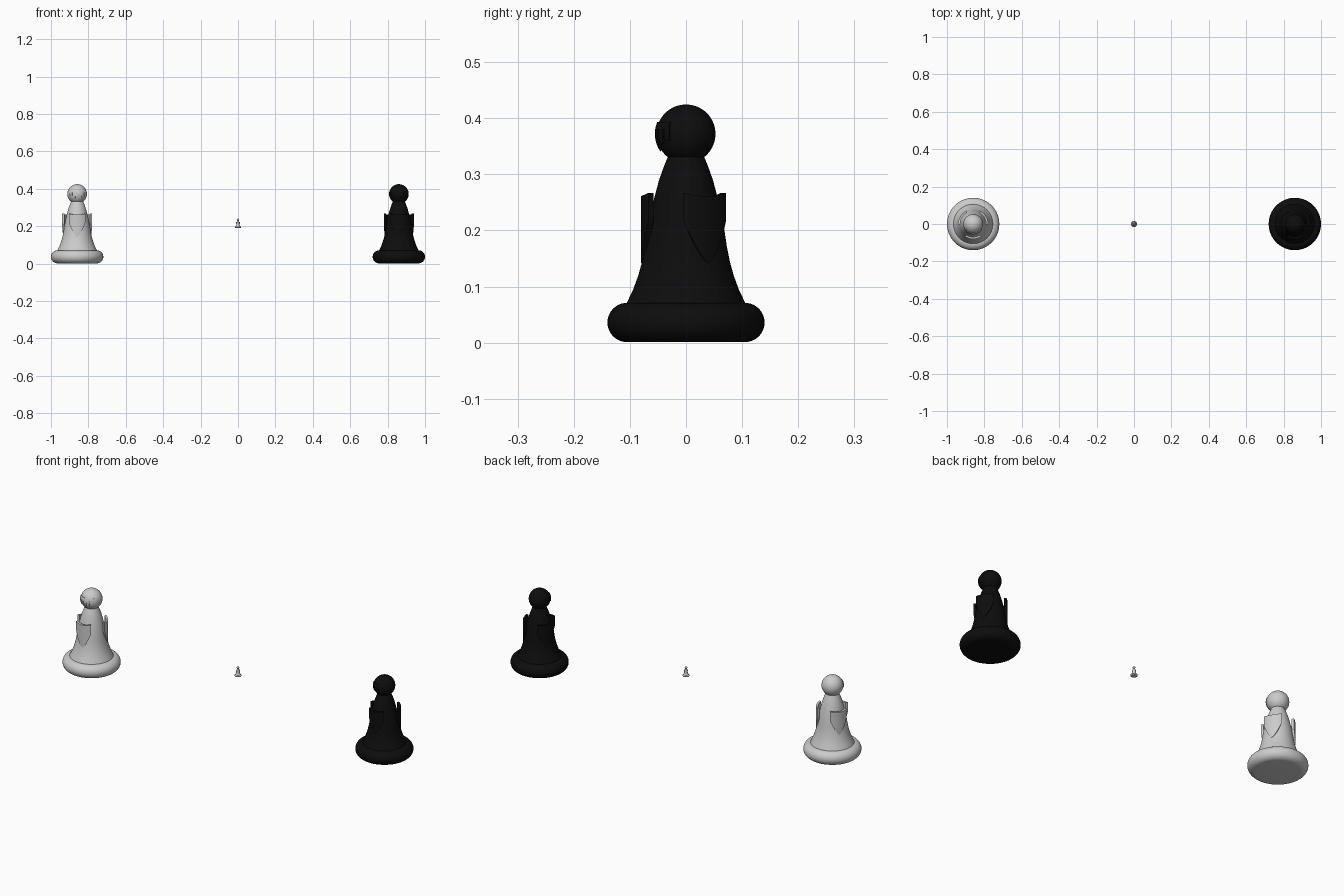
import bpy, bmesh, math
from mathutils import Vector

if "Cube" in bpy.data.objects:
    bpy.data.objects.remove(bpy.data.objects["Cube"])

black = bpy.data.materials.new("black_paint")
black.diffuse_color = (0.004, 0.004, 0.004, 1)
black.use_nodes = True
black.node_tree.nodes["Principled BSDF"].inputs["Base Color"].default_value = black.diffuse_color


def finish(bm, name, place):
    """Turn a bmesh into a smooth object placed by (offset, scale, material)."""
    offset, scale, mat = place
    bmesh.ops.remove_doubles(bm, verts=bm.verts, dist=1e-6)
    bmesh.ops.recalc_face_normals(bm, faces=bm.faces)
    for v in bm.verts:
        v.co = v.co * scale + Vector(offset)
    me = bpy.data.meshes.new(name)
    bm.to_mesh(me)
    bm.free()
    ob = bpy.data.objects.new(name, me)
    bpy.context.collection.objects.link(ob)
    if mat:
        me.materials.append(mat)
    bpy.ops.object.select_all(action='DESELECT')
    ob.select_set(True)
    bpy.context.view_layer.objects.active = ob
    bpy.ops.object.shade_smooth_by_angle(angle=math.radians(35))


def lathe(name, profile, place, n=64):
    bm = bmesh.new()
    vs = [bm.verts.new((r, 0, z)) for r, z in profile]
    es = [bm.edges.new(p) for p in zip(vs, vs[1:])]
    bmesh.ops.spin(bm, geom=vs + es, cent=(0, 0, 0), axis=(0, 0, 1),
                   angle=2 * math.pi, steps=n, use_merge=True)
    finish(bm, name, place)


def plate(name, point, nu, nv, place):
    """Closed curved plate; point(u, v, layer) with u in -1..1, v in 0..1."""
    bm = bmesh.new()
    g = [[[bm.verts.new(point(2 * i / nu - 1, j / nv, k)) for j in range(nv + 1)]
          for i in range(nu + 1)] for k in (0, 1)]
    for i in range(nu):
        for j in range(nv):
            for k in (0, 1):
                s = g[k]
                bm.faces.new((s[i][j], s[i + 1][j], s[i + 1][j + 1], s[i][j + 1]))
    a, b = g
    for i in range(nu):
        for j in (0, nv):
            bm.faces.new((a[i][j], a[i + 1][j], b[i + 1][j], b[i][j]))
    for j in range(nv):
        for i in (0, nu):
            bm.faces.new((a[i][j], a[i][j + 1], b[i][j + 1], b[i][j]))
    finish(bm, name, place)


def shield_point(centre):
    def point(u, v, layer):
        r = 0.080 if layer == 0 else 0.069
        a = centre + u * math.radians(33)
        low = 0.142 + 0.075 * abs(u) ** 1.4
        high = 0.261 + 0.006 * u * u
        return (r * math.cos(a), r * math.sin(a), low + (high - low) * v)
    return point


def visor_point(a0, half, e0, e1):
    def point(u, v, layer):
        r = 0.0555 if layer == 0 else 0.049
        a, e = -math.pi / 2 + a0 + u * half, e0 + (e1 - e0) * v
        return (r * math.cos(e) * math.cos(a), r * math.cos(e) * math.sin(a),
                0.372 + r * math.sin(e))
    return point


def pawn(tag, place):
    # rounded foot with a flat underside
    arc = [(0.105 + 0.035 * math.cos(t), 0.036 + 0.035 * math.sin(t))
           for t in [math.radians(-90 + 9 * i) for i in range(21)]]
    lathe(tag + "_base", [(0, 0.001)] + arc + [(0, 0.071)], place)
    # flared body
    lathe(tag + "_body", [(0, 0.06), (0.110, 0.06), (0.105, 0.072), (0.094, 0.095),
                          (0.085, 0.12), (0.078, 0.145), (0.073, 0.17), (0.0685, 0.20),
                          (0.063, 0.23), (0.056, 0.26), (0.048, 0.29), (0.039, 0.315),
                          (0.030, 0.337), (0, 0.345)], place)
    # ball head
    lathe(tag + "_head", [(0.0525 * math.sin(math.pi * i / 32), 0.372 - 0.0525 * math.cos(math.pi * i / 32))
                          for i in range(33)], place)
    # three shields around the body
    for i in range(3):
        plate(f"{tag}_shield_{i}", shield_point(-math.pi / 2 + i * math.tau / 3), 24, 10, place)
    # visor: brow band with hanging bars
    rad = math.radians
    plate(tag + "_visor_band", visor_point(0, rad(56), rad(8), rad(23)), 24, 3, place)
    for i in range(-3, 4):
        plate(f"{tag}_visor_bar_{i + 3}",
              visor_point(rad(17 * i), rad(5.5), rad(-34 + 7 * abs(i)), rad(9)), 3, 6, place)


pawn("light_pawn", ((-0.86, 0, 0), 1, None))
pawn("dark_pawn", ((0.86, 0, 0), 1, black))
pawn("tiny_pawn", ((0, 0, 0.19), 0.12, None))
